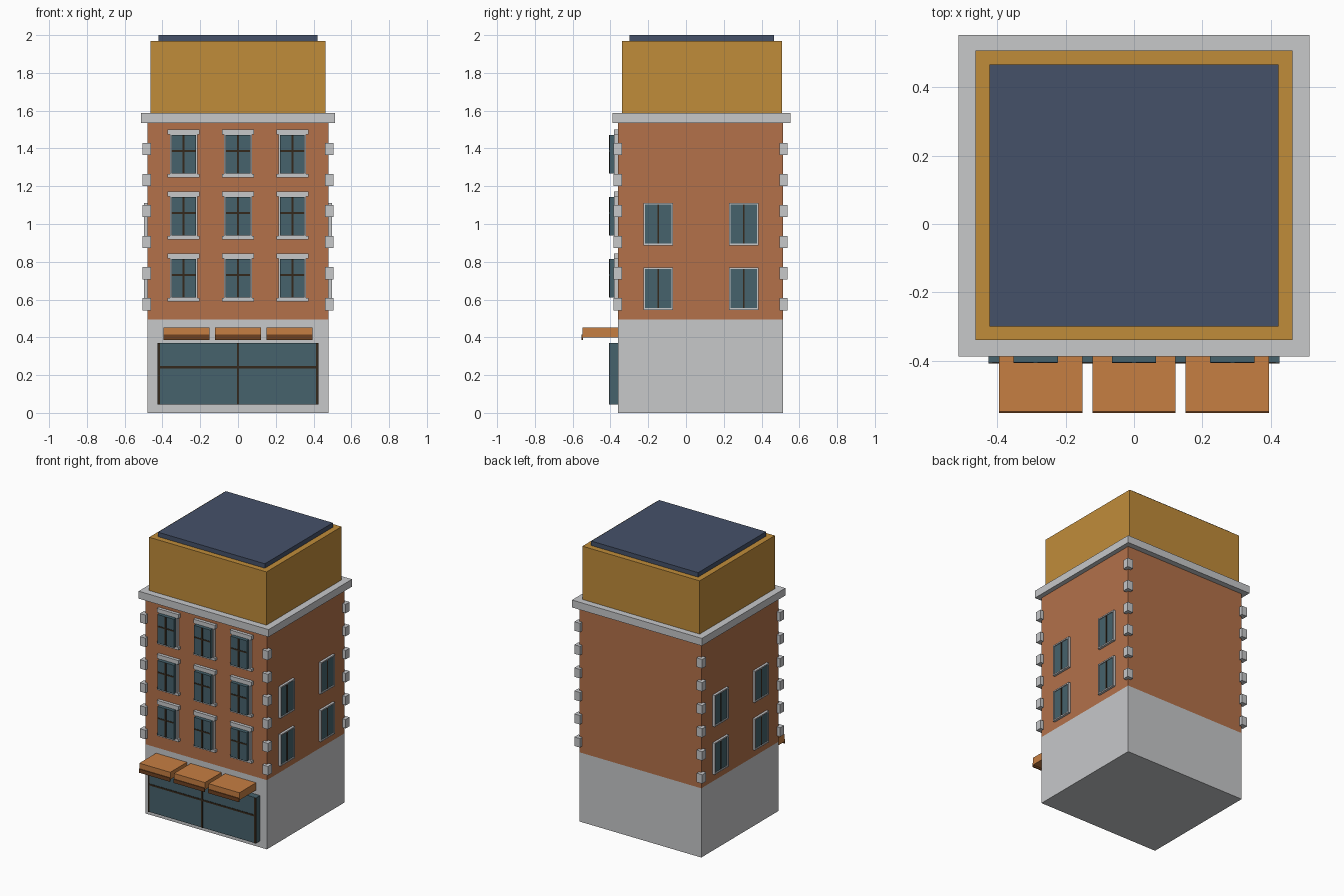
import bpy, bmesh
from mathutils import Matrix, Vector

if "Cube" in bpy.data.objects:
    bpy.data.objects.remove(bpy.data.objects["Cube"])


def mat(name, r, g, b):
    m = bpy.data.materials.new(name)
    lin = [((c / 255 + 0.055) / 1.055) ** 2.4 for c in (r, g, b)]
    m.diffuse_color = (*lin, 1)
    m.use_nodes = True
    m.node_tree.nodes["Principled BSDF"].inputs["Base Color"].default_value = m.diffuse_color
    return m


STONE = mat("pale stone", 199, 200, 202)
BRICK = mat("brick", 179, 113, 74)
GOLD = mat("ochre", 192, 140, 58)
NAVY = mat("navy roof", 69, 81, 105)
GLASS = mat("teal glass", 70, 98, 108)
ORANGE = mat("orange canvas", 198, 126, 66)
BROWN = mat("brown valance", 110, 65, 32)
DARK = mat("dark bars", 52, 40, 28)


def boxes(name, material, spans):
    """One object from boxes given as (x0, x1, y0, y1, z0, z1)."""
    bm = bmesh.new()
    for x0, x1, y0, y1, z0, z1 in spans:
        centre = Vector((x0 + x1, y0 + y1, z0 + z1)) / 2
        size = (abs(x1 - x0), abs(y1 - y0), abs(z1 - z0), 1)
        bmesh.ops.create_cube(bm, size=1, matrix=Matrix.Translation(centre) @ Matrix.Diagonal(size))
    me = bpy.data.meshes.new(name)
    bm.to_mesh(me)
    bm.free()
    me.materials.append(material)
    ob = bpy.data.objects.new(name, me)
    bpy.context.collection.objects.link(ob)
    return ob


FRONT, BACK, SIDE = -0.36, 0.513, 0.48

# Stacked masses
boxes("ground_floor", STONE, [(-SIDE, SIDE, FRONT, BACK, 0, 0.494)])
boxes("brick_floors", BRICK, [(-SIDE, SIDE, FRONT, BACK, 0.494, 1.535)])
boxes("cornice", STONE, [(-0.513, 0.513, -0.388, 0.553, 1.535, 1.588)])
boxes("attic", GOLD, [(-0.463, 0.463, -0.34, 0.507, 1.588, 1.968)])
boxes("roof_slab", NAVY, [(-0.422, 0.422, -0.3, 0.466, 1.968, 2.0)])

# Corner blocks
quoins = []
for i in range(6):
    z = 0.575 + 0.1645 * i
    for x in (-0.483, 0.483):
        for y in (-0.362, 0.516):
            quoins.append((x - 0.022, x + 0.022, y - 0.022, y + 0.022, z - 0.032, z + 0.032))
boxes("corner_blocks", STONE, quoins)

# Front windows: surround, glass, bars, lintel and sill
trim, glass, bars = [], [], []
for x in (-0.288, 0, 0.288):
    for row in range(3):
        z0 = 0.609 + 0.328 * row
        z1 = z0 + 0.208
        trim.append((x - 0.073, x + 0.073, -0.38, FRONT, z0, z1))
        trim.append((x - 0.085, x + 0.085, -0.382, FRONT, z1, z1 + 0.028))
        trim.append((x - 0.085, x + 0.085, -0.382, FRONT, z0 - 0.018, z0))
        glass.append((x - 0.065, x + 0.065, -0.405, -0.37, z0 + 0.002, z1 - 0.002))
        bars.append((x - 0.006, x + 0.006, -0.407, -0.4, z0 + 0.003, z1 - 0.003))
        zb = z0 + 0.122
        bars.append((x - 0.064, x + 0.064, -0.407, -0.4, zb - 0.005, zb + 0.005))
boxes("front_window_trim", STONE, trim)
boxes("front_window_glass", GLASS, glass)
boxes("front_window_bars", DARK, bars)

# Side windows on both walls: four-piece frame, recessed glass, centre bar
trim, glass, bars = [], [], []
for s in (-1, 1):
    a, b = s * SIDE, s * 0.497
    for y in (-0.147, 0.306):
        for z0 in (0.546, 0.887):
            z1 = z0 + 0.225
            y0, y1, t = y - 0.079, y + 0.079, 0.009
            trim += [(a, b, y0, y1, z0, z0 + t), (a, b, y0, y1, z1 - t, z1),
                     (a, b, y0, y0 + t, z0, z1), (a, b, y1 - t, y1, z0, z1)]
            glass.append((a, s * 0.491, y0 + t, y1 - t, z0 + t, z1 - t))
            bars.append((s * 0.488, s * 0.493, y - 0.005, y + 0.005, z0 + t, z1 - t))
boxes("side_window_frames", STONE, trim)
boxes("side_window_glass", GLASS, glass)
boxes("side_window_bars", DARK, bars)

# Shop window
boxes("shop_window_glass", GLASS, [(-0.426, 0.426, -0.405, FRONT, 0.045, 0.37)])
boxes("shop_window_bars", DARK,
      [(x - 0.006, x + 0.006, -0.408, -0.4, 0.045, 0.37) for x in (-0.42, 0, 0.42)]
      + [(-0.42, 0.42, -0.408, -0.4, 0.235, 0.247)])

# Awnings with hanging valances
centres = (-0.273, 0, 0.273)
boxes("awnings", ORANGE, [(x - 0.122, x + 0.122, -0.548, FRONT, 0.4, 0.453) for x in centres])
boxes("awning_valances", BROWN, [(x - 0.122, x + 0.122, -0.553, -0.546, 0.387, 0.414) for x in centres])
